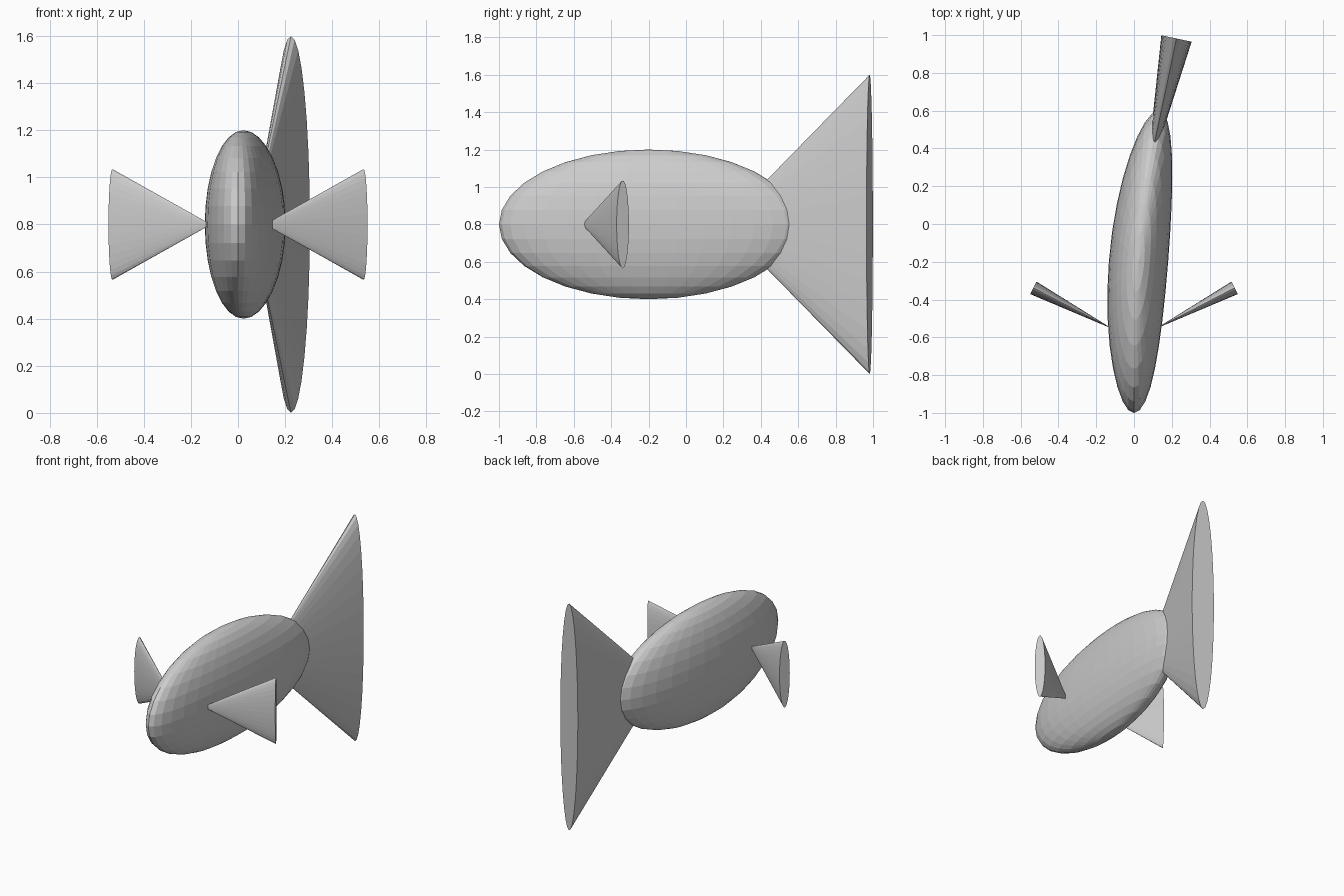
import bpy
from math import atan2
from mathutils import Matrix, Vector

cube = bpy.data.objects.get("Cube")
if cube:
    bpy.data.objects.remove(cube, do_unlink=True)

grey = bpy.data.materials.new("plain_grey")
grey.use_nodes = True
grey.diffuse_color = (0.6, 0.6, 0.6, 1)
grey.node_tree.nodes["Principled BSDF"].inputs["Base Color"].default_value = (0.6, 0.6, 0.6, 1)

MID = 0.8  # height of the body axis


def finish(name):
    ob = bpy.context.object
    ob.name = name
    ob.data.materials.append(grey)
    return ob


def fin(name, apex, base, height, thickness):
    """Flattened cone that opens from apex to base, upright in z."""
    apex, base = Vector(apex), Vector(base)
    axis = base - apex
    bpy.ops.mesh.primitive_cone_add(vertices=32, radius1=1, radius2=0, depth=1)
    ob = finish(name)
    # Cone base faces -z: lay it along +y, then flatten and turn it
    lay = Matrix(((1, 0, 0), (0, 0, -1), (0, 1, 0))).to_4x4()
    size = Matrix.Diagonal((thickness, axis.length, height, 1))
    turn = Matrix.Rotation(-atan2(axis.x, axis.y), 4, 'Z')
    ob.data.transform(Matrix.Translation((apex + base) / 2) @ turn @ size @ lay)


# Body: flattened ellipsoid whose rear bends towards +x
bpy.ops.mesh.primitive_uv_sphere_add(segments=32, ring_count=16, radius=1)
body = finish("body")
body.data.transform(Matrix.Translation((0, -0.2, MID)) @ Matrix.Diagonal((0.157, 0.8, 0.4, 1)))
for v in body.data.vertices:
    v.co.x += 0.066 * max(v.co.y + 0.8, 0) ** 2

# Tail fin, swung the same way as the body
fin("tail_fin", (0.06, 0.2, MID), (0.225, 0.982, MID), 0.8, 0.082)

# Side fins, swept back
for side, name in ((1, "left_fin"), (-1, "right_fin")):
    fin(name, (side * 0.114, -0.555, MID), (side * 0.533, -0.338, MID), 0.235, 0.037)
